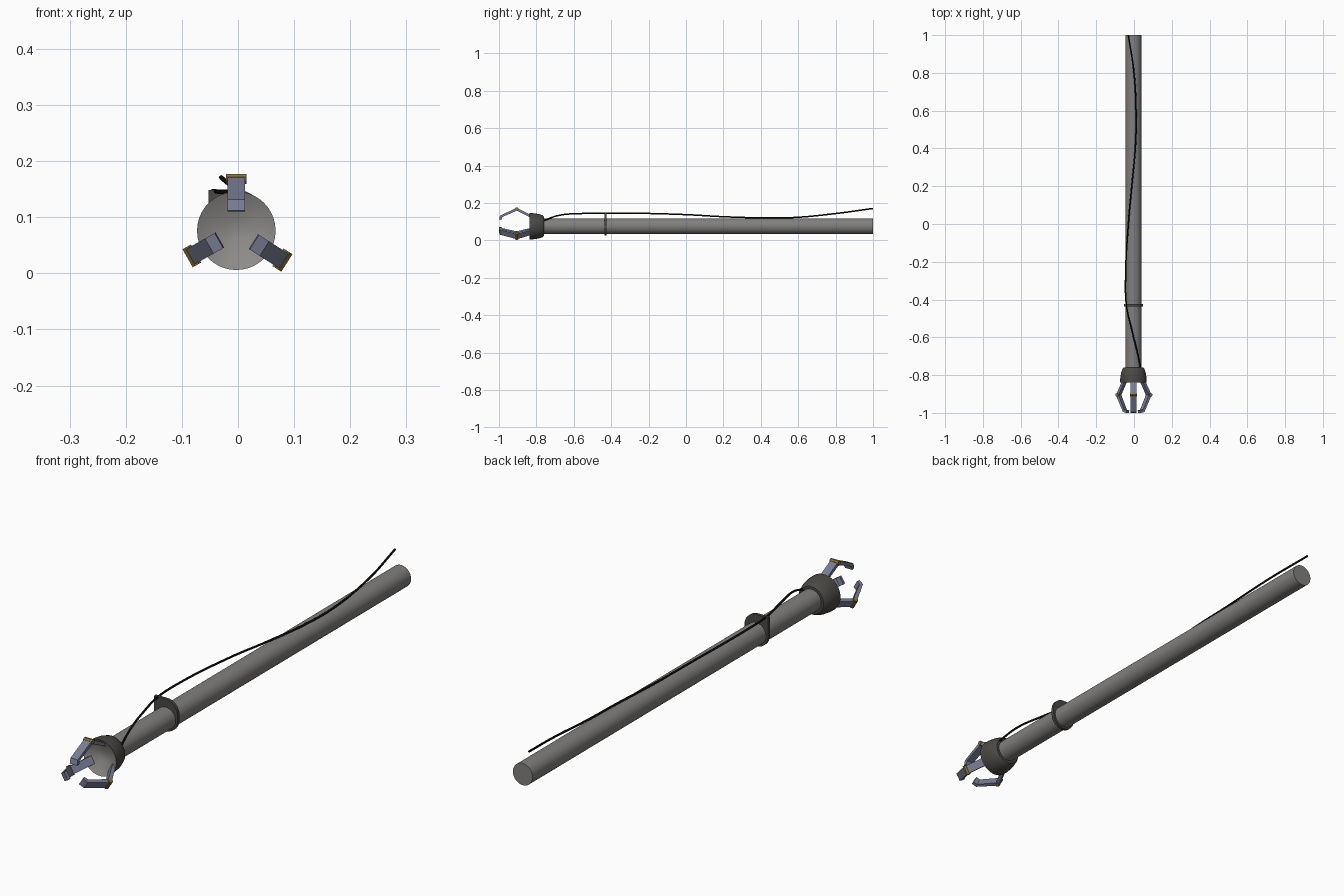
import bpy, bmesh
from math import sin, cos, pi, radians
from mathutils import Vector

if "Cube" in bpy.data.objects:
    bpy.data.objects.remove(bpy.data.objects["Cube"])

AXIS = Vector((-0.003, 0, 0.076))   # long axis of the pole


def material(name, color):
    m = bpy.data.materials.new(name)
    m.use_nodes = True
    m.diffuse_color = (*color, 1)
    m.node_tree.nodes["Principled BSDF"].inputs["Base Color"].default_value = (*color, 1)
    return m


POLE = material("pole grey", (0.22, 0.215, 0.21))
BOWL = material("bowl grey", (0.27, 0.26, 0.25))
DARK = material("dark housing", (0.07, 0.065, 0.06))
STEEL = material("blue steel", (0.19, 0.205, 0.29))
GOLD = material("dull gold", (0.25, 0.17, 0.04))
BLACK = material("cable black", (0.004, 0.004, 0.004))


def finish(name, bm, mats, smooth=False):
    bmesh.ops.recalc_face_normals(bm, faces=bm.faces[:])
    mesh = bpy.data.meshes.new(name)
    bm.to_mesh(mesh)
    bm.free()
    ob = bpy.data.objects.new(name, mesh)
    bpy.context.collection.objects.link(ob)
    for m in mats:
        mesh.materials.append(m)
    if smooth:
        bpy.ops.object.select_all(action='DESELECT')
        ob.select_set(True)
        bpy.context.view_layer.objects.active = ob
        bpy.ops.object.shade_smooth_by_angle(angle=radians(30))
    return ob


def revolve(name, profile, mats, colors, steps=40):
    """Spin (radius, y) points around the axis; one colour index per band."""
    bm = bmesh.new()
    rings = []
    for r, y in profile:
        angles = [2 * pi * i / steps for i in range(steps)]
        rings.append([bm.verts.new(AXIS + Vector((r * cos(a), y, r * sin(a)))) for a in angles])
    for a, b, c in zip(rings, rings[1:], colors):
        for i in range(steps):
            j = (i + 1) % steps
            bm.faces.new((a[i], a[j], b[j], b[i])).material_index = c
    bm.faces.new(rings[0]).material_index = colors[0]
    bm.faces.new(rings[-1]).material_index = colors[-1]
    return finish(name, bm, mats, True)


def prism(name, points, depth, mat):
    """Extrude an outline equally to both sides along the depth vector."""
    bm = bmesh.new()
    face = bm.faces.new([bm.verts.new(p - depth / 2) for p in points])
    out = bmesh.ops.extrude_face_region(bm, geom=[face])
    moved = [v for v in out["geom"] if isinstance(v, bmesh.types.BMVert)]
    bmesh.ops.translate(bm, verts=moved, vec=depth)
    return finish(name, bm, [mat])


# Pole and cup-shaped head with a recessed front bowl
revolve("pole", [(0.042, -0.77), (0.042, 1.0)], [POLE], [0])
revolve("head", [(0.02, -0.812), (0.07, -0.838), (0.07, -0.82), (0.066, -0.79),
                 (0.058, -0.766), (0.052, -0.76)], [BOWL, DARK], [0, 1, 1, 1, 1])

# Cable clamp: ring plate with a square corner at the upper right side of the model
R, RISE = 0.05, 0.023
outline = [(R * cos(a), R * sin(a)) for a in [pi + pi * i / 16 for i in range(17)]]
outline += [(R * cos(a), RISE + R * sin(a)) for a in [pi / 2 * i / 8 for i in range(9)]]
outline.append((-R, RISE + R))
prism("cable_clamp", [AXIS + Vector((x, -0.43, z)) for x, z in outline],
      Vector((0, 0.012, 0)), DARK)

# Three hooked fingers with gold elbow pins
FINGER = [(0.058, -0.826), (0.099, -0.905), (0.056, -0.995), (0.036, -1.0),
          (0.034, -0.987), (0.049, -0.983), (0.083, -0.905), (0.044, -0.826)]
PIN = [(0.092 + 0.0095 * cos(a), -0.905 + 0.0095 * sin(a))
       for a in [pi / 8 + pi / 4 * i for i in range(8)]]
for label, degrees, reach in (("top", 90, 1), ("right", 209.5, 0.99), ("left", 327.5, 1.06)):
    a = radians(degrees)
    out = Vector((cos(a), 0, sin(a))) * reach
    side = Vector((-sin(a), 0, cos(a)))
    for part, shape, width, mat in (("finger", FINGER, 0.031, STEEL),
                                    ("elbow_pin", PIN, 0.037, GOLD)):
        prism(label + "_" + part, [AXIS + out * r + Vector((0, y, 0)) for r, y in shape],
              side * width, mat)

# Loose cable from the head, through the clamp, and along the pole
PATH = [(0.036, -0.765, 0.105), (0.018, -0.68, 0.134), (-0.012, -0.56, 0.144),
        (-0.04, -0.43, 0.146), (-0.045, -0.3, 0.146), (-0.03, 0, 0.138),
        (-0.012, 0.2, 0.127), (0.008, 0.42, 0.121), (0.011, 0.58, 0.123),
        (0, 0.8, 0.144), (-0.03, 1.0, 0.171)]
curve = bpy.data.curves.new("cable", 'CURVE')
curve.dimensions = '3D'
curve.bevel_depth = 0.004
curve.bevel_resolution = 2
curve.use_fill_caps = True
spline = curve.splines.new('BEZIER')
spline.bezier_points.add(len(PATH) - 1)
for point, co in zip(spline.bezier_points, PATH):
    point.co = co
    point.handle_left_type = point.handle_right_type = 'AUTO'
curve.materials.append(BLACK)
bpy.context.collection.objects.link(bpy.data.objects.new("cable", curve))
